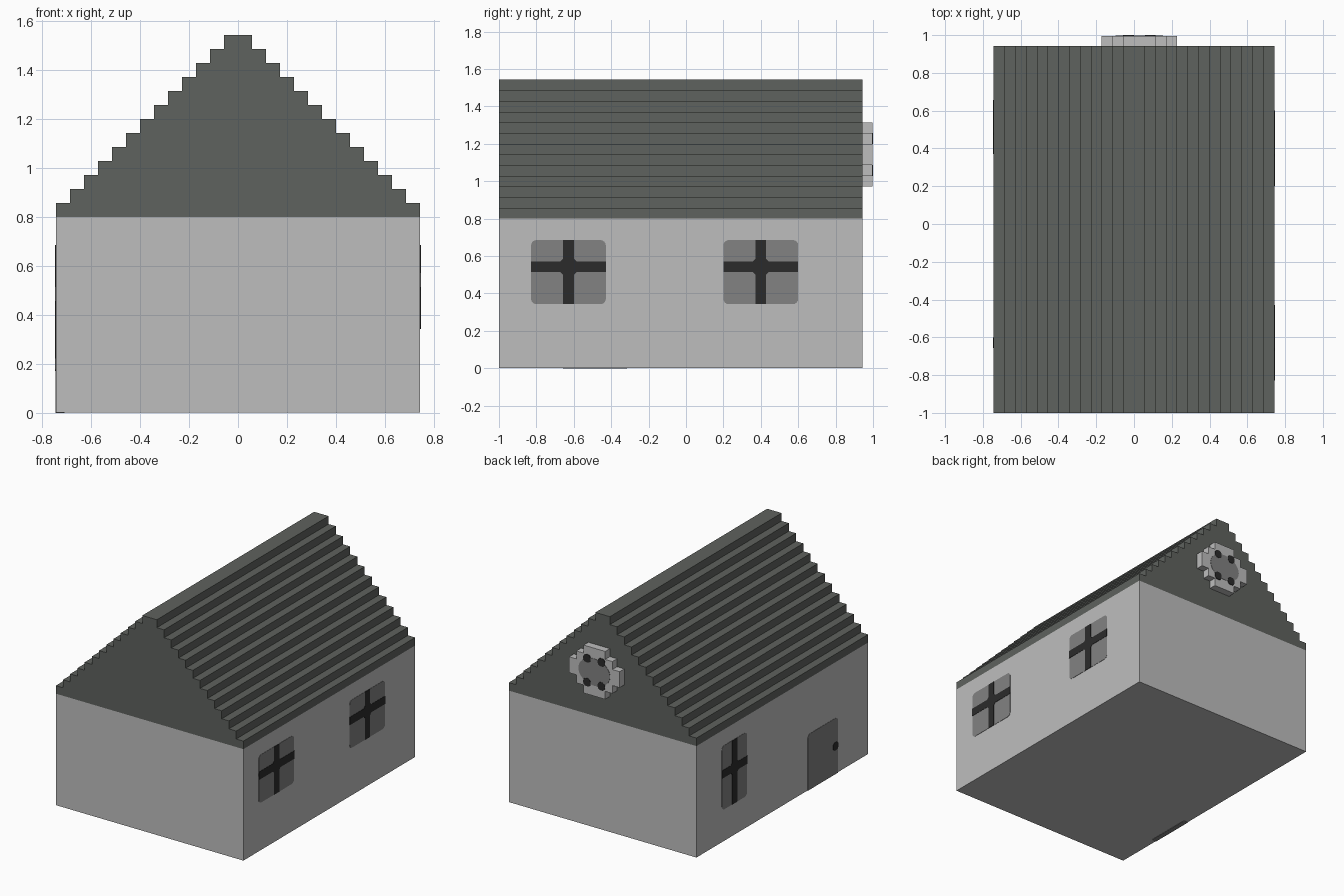
import bpy, bmesh, math

cube = bpy.data.objects.get("Cube")
if cube:
    bpy.data.objects.remove(cube, do_unlink=True)

U = 2 / 35                      # block size
LIFT = 0.002                    # thickness of one painted plate
SIDE, FRONT, BACK = 13 * U, -17.5 * U, 16.5 * U


def material(name, rgb):
    m = bpy.data.materials.new(name)
    m.use_nodes = True
    m.diffuse_color = (*rgb, 1)
    bsdf = m.node_tree.nodes["Principled BSDF"]
    bsdf.inputs["Base Color"].default_value = (*rgb, 1)
    bsdf.inputs["Roughness"].default_value = 0.9
    return m


PLASTER = material("light_grey_plaster", (0.515, 0.515, 0.515))
SLATE = material("dark_slate", (0.114, 0.122, 0.112))
GLASS = material("mid_grey", (0.223, 0.223, 0.223))
DARK = material("near_black", (0.024, 0.024, 0.024))


def prism(name, outline, axis, a, b, mat):
    """Extrude a 2D outline along an axis from a to b."""
    def place(p, d):
        v = list(p)
        v.insert("xyz".index(axis), d)
        return v
    bm = bmesh.new()
    face = bm.faces.new([bm.verts.new(place(p, a)) for p in outline])
    out = bmesh.ops.extrude_face_region(bm, geom=[face])
    moved = [g for g in out["geom"] if isinstance(g, bmesh.types.BMVert)]
    bmesh.ops.translate(bm, verts=moved, vec=place((0, 0), b - a))
    bmesh.ops.recalc_face_normals(bm, faces=bm.faces)
    mesh = bpy.data.meshes.new(name)
    bm.to_mesh(mesh)
    bm.free()
    mesh.materials.append(mat)
    obj = bpy.data.objects.new(name, mesh)
    bpy.context.collection.objects.link(obj)
    return obj


def rounded(u0, u1, v0, v1, r, round_low=True):
    """Rectangle outline in block units with rounded corners."""
    pts = []
    corners = [(u1 - r, v1 - r, 0), (u0 + r, v1 - r, 90),
               (u0 + r, v0 + r, 180), (u1 - r, v0 + r, 270)]
    for i, (cu, cv, start) in enumerate(corners):
        if i >= 2 and not round_low:
            pts.append((u0 if i == 2 else u1, v0))
            continue
        for k in range(5):
            t = math.radians(start + k * 22.5)
            pts.append((cu + r * math.cos(t), cv + r * math.sin(t)))
    return [(u * U, v * U) for u, v in pts]


def cross(u0, u1, v0, v1, cu, cv, f=0.25):
    """Cross outline, one block wide, with chamfered inner corners."""
    l, r, d, t = cu - .5, cu + .5, cv - .5, cv + .5
    pts = [(l, v0), (r, v0), (r, d - f), (r + f, d), (u1, d), (u1, t),
           (r + f, t), (r, t + f), (r, v1), (l, v1), (l, t + f), (l - f, t),
           (u0, t), (u0, d), (l - f, d), (l, d - f)]
    return [(u * U, v * U) for u, v in pts]


def window(name, side, y0, y1, z0, z1, bar_z):
    x = side * SIDE
    prism(name + "_glass", rounded(y0, y1, z0, z1, 0.5), "x", x, x + side * LIFT, GLASS)
    prism(name + "_bars", cross(y0, y1, z0, z1, (y0 + y1) / 2, bar_z),
          "x", x, x + side * 2 * LIFT, DARK)


# Walls
box = [(-SIDE, LIFT), (SIDE, LIFT), (SIDE, 14 * U), (-SIDE, 14 * U)]
prism("walls", box, "y", FRONT, BACK, PLASTER)

# Stepped roof: thirteen courses, each one block narrower per side
steps = []
for i in range(13):
    steps += [((13 - i) * U, (14 + i) * U), ((13 - i) * U, (15 + i) * U)]
prism("stepped_roof", steps + [(-x, z) for x, z in reversed(steps)],
      "y", FRONT, BACK, SLATE)

# Side windows
window("left_front_window", 1, -14.5, -7.5, 6, 12, 9.5)
window("left_back_window", 1, 3.5, 10.5, 6, 12, 9.5)
window("right_window", -1, 6.5, 11.5, 4, 12, 8.5)

# Door with knob, and the sill showing on the underside
prism("door", rounded(-11.5, -5.5, 0, 7, 0.5, False), "x", -SIDE, -SIDE - LIFT, GLASS)
prism("door_knob", rounded(-11.5, -10.5, 3, 4, 0.35), "x", -SIDE, -SIDE - 2 * LIFT, DARK)
prism("door_sill", rounded(-13, -12.4, -11.5, -5.5, 0.25), "z", 0, LIFT, GLASS)

# Round gable window frame, stepped like a block circle
CX, CZ = 0.5, 20
quarter = [(3.5, 1), (2.5, 1), (2.5, 2), (1.5, 2), (1.5, 3)]
right = [(x, -z) for x, z in reversed(quarter)] + quarter
ring = right + [(-x, -z) for x, z in right]
prism("gable_window_frame", [((CX + x) * U, (CZ + z) * U) for x, z in ring],
      "y", BACK, 1 - 2 * LIFT, PLASTER)

# Gable window pane and its four dark studs
pane = [((CX + 2.2 * math.cos(k * math.pi / 12)) * U,
         (CZ + 1.7 * math.sin(k * math.pi / 12)) * U) for k in range(24)]
prism("gable_window_pane", pane, "y", 1 - 2 * LIFT, 1 - LIFT, GLASS)
for sx in (-1, 1):
    for sz in (-1, 1):
        u, v = CX + sx, CZ + 1.5 * sz
        prism("gable_window_stud", rounded(u - .5, u + .5, v - .5, v + .5, 0.4),
              "y", 1 - 2 * LIFT, 1, DARK)
